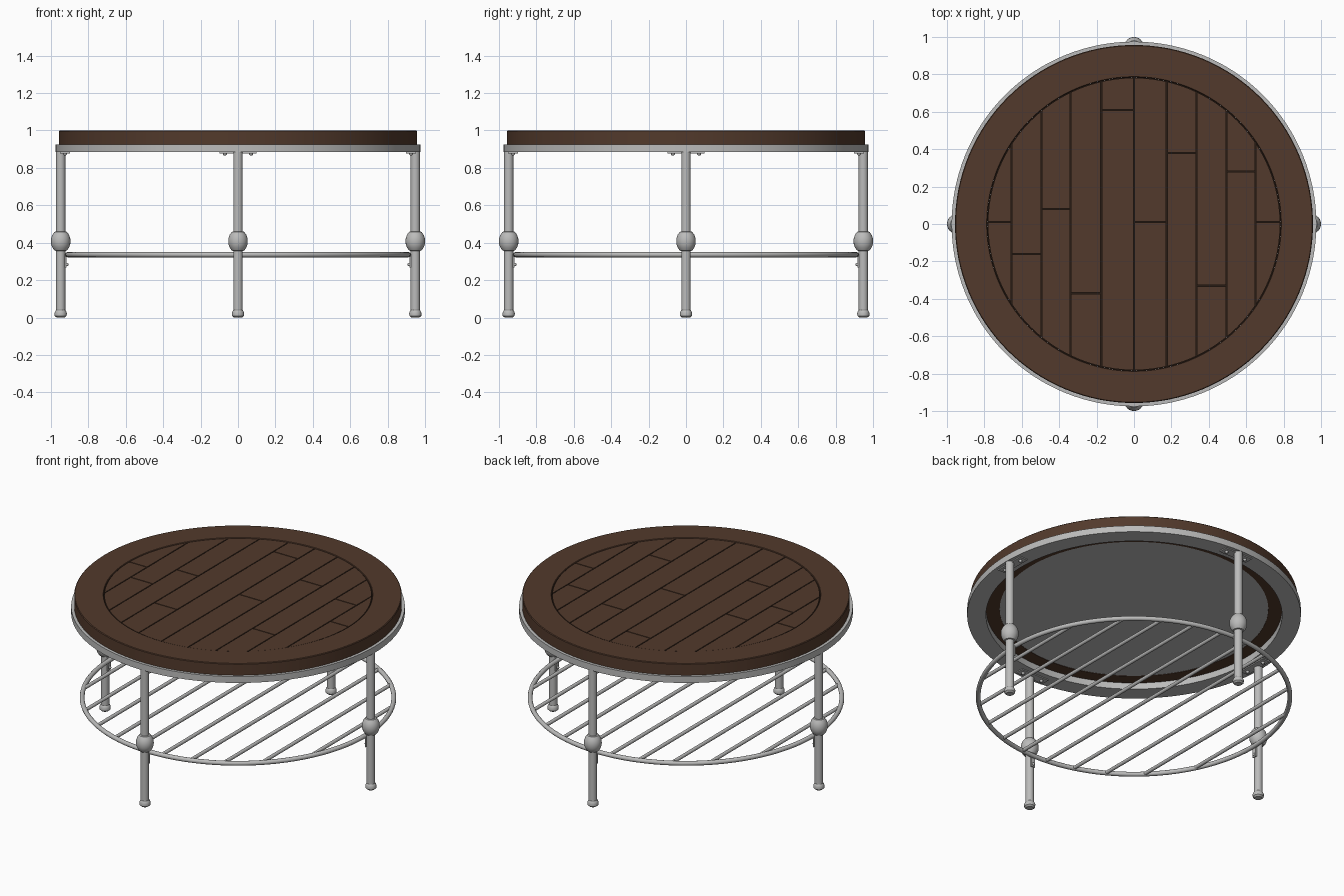
import bpy, bmesh
from math import pi, radians, sqrt
from mathutils import Matrix, Vector

cube = bpy.data.objects.get("Cube")
if cube:
    bpy.data.objects.remove(cube, do_unlink=True)


def material(name, rgb):
    mat = bpy.data.materials.new(name)
    mat.use_nodes = True
    mat.diffuse_color = (*rgb, 1)
    bsdf = mat.node_tree.nodes["Principled BSDF"]
    bsdf.inputs["Base Color"].default_value = (*rgb, 1)
    return mat


WOOD = material("dark walnut", (0.085, 0.042, 0.025))
GAP = material("plank gap", (0.02, 0.011, 0.007))
METAL = material("brushed metal", (0.5, 0.5, 0.495))


def finish(bm, name, mat, matrix=Matrix(), smooth=True):
    bmesh.ops.recalc_face_normals(bm, faces=bm.faces)
    mesh = bpy.data.meshes.new(name)
    bm.to_mesh(mesh)
    bm.free()
    mesh.materials.append(mat)
    obj = bpy.data.objects.new(name, mesh)
    bpy.context.collection.objects.link(obj)
    obj.matrix_world = matrix
    if smooth:
        bpy.ops.object.select_all(action="DESELECT")
        obj.select_set(True)
        bpy.context.view_layer.objects.active = obj
        bpy.ops.object.shade_smooth_by_angle(angle=radians(35))
    return obj


def lathe(name, profile, mat, steps, matrix=Matrix(), closed=False):
    """Revolve (radius, height) points about z."""
    bm = bmesh.new()
    verts = [bm.verts.new((r, 0, z)) for r, z in profile]
    pairs = list(zip(verts, verts[1:]))
    if closed:
        pairs.append((verts[-1], verts[0]))
    edges = [bm.edges.new(p) for p in pairs]
    bmesh.ops.spin(bm, geom=verts + edges, cent=(0, 0, 0), axis=(0, 0, 1),
                   angle=2 * pi, steps=steps)
    bmesh.ops.remove_doubles(bm, verts=bm.verts, dist=0.0001)
    return finish(bm, name, mat, matrix)


def box(name, size, center, matrix):
    bm = bmesh.new()
    bmesh.ops.create_cube(bm, size=1, matrix=Matrix.Translation(center)
                          @ Matrix.Diagonal((*size, 1)))
    finish(bm, name, METAL, matrix, smooth=False)


def bolt(name, radius, center, matrix):
    bm = bmesh.new()
    bmesh.ops.create_uvsphere(bm, u_segments=10, v_segments=6, radius=radius,
                              matrix=Matrix.Translation(center))
    finish(bm, name, METAL, matrix)


# Round wooden frame, its backing and the metal rim
INNER = 0.785
lathe("tabletop_frame", [(INNER, 0.925), (0.957, 0.925), (0.957, 0.996), (0.953, 1.0),
                         (INNER + 0.003, 1.0), (INNER, 0.997)], WOOD, 128, closed=True)
lathe("plank_backing", [(0, 0.985), (INNER, 0.985)], GAP, 96)
lathe("underside_panel", [(0, 0.927), (INNER, 0.927), (INNER, 0.932), (0, 0.932)], METAL, 96)
lathe("metal_rim", [(0.865, 0.884), (0.975, 0.884), (0.975, 0.925), (0.865, 0.925)],
      METAL, 128, closed=True)

# Planks clipped to the round inset, each column with one staggered joint
columns = [-0.8, -0.655, -0.495, -0.34, -0.175, 0, 0.175, 0.335, 0.495, 0.65, 0.8]
joints = [0.01, -0.16, 0.08, -0.37, 0.61, 0.01, 0.38, -0.33, 0.28, 0.01]
HALF_GAP = 0.003


def plank(name, x0, x1, y0, y1):
    bm = bmesh.new()
    bmesh.ops.create_circle(bm, cap_ends=True, segments=96, radius=INNER - 0.004,
                            matrix=Matrix.Translation((0, 0, 0.984)))
    cuts = [((x0 + HALF_GAP, 0, 0), (-1, 0, 0)), ((x1 - HALF_GAP, 0, 0), (1, 0, 0)),
            ((0, y0 + HALF_GAP, 0), (0, -1, 0)), ((0, y1 - HALF_GAP, 0), (0, 1, 0))]
    for co, no in cuts:
        bmesh.ops.bisect_plane(bm, geom=bm.verts[:] + bm.edges[:] + bm.faces[:],
                               plane_co=co, plane_no=no, clear_outer=True)
    top = bmesh.ops.extrude_face_region(bm, geom=bm.faces[:])["geom"]
    bmesh.ops.translate(bm, vec=(0, 0, 0.013),
                        verts=[g for g in top if isinstance(g, bmesh.types.BMVert)])
    finish(bm, name, WOOD, smooth=False)


for i, joint in enumerate(joints):
    plank(f"plank_{i + 1}_front", columns[i], columns[i + 1], -1, joint)
    plank(f"plank_{i + 1}_back", columns[i], columns[i + 1], joint, 1)

# Four pipe legs with ball fittings, rounded feet, mounting plates and shelf clips
leg_profile = [(0, 0), (0.022, 0), (0.032, 0.009), (0.033, 0.024), (0.028, 0.036),
               (0.025, 0.04), (0.025, 0.356), (0.033, 0.358), (0.044, 0.373),
               (0.051, 0.392), (0.052, 0.408), (0.051, 0.424), (0.044, 0.443),
               (0.033, 0.458), (0.025, 0.46), (0.025, 0.885), (0, 0.885)]
for side, angle in (("left", 0), ("back", 90), ("right", 180), ("front", 270)):
    turn = Matrix.Rotation(radians(angle), 4, "Z")
    lathe(f"{side}_leg", leg_profile, METAL, 24, turn @ Matrix.Translation((0.948, 0, 0)))
    box(f"{side}_mounting_plate", (0.055, 0.2, 0.007), (0.925, 0, 0.881), turn)
    box(f"{side}_shelf_clip", (0.008, 0.03, 0.07), (0.92, 0, 0.302), turn)
    bolt(f"{side}_clip_bolt", 0.009, (0.914, 0, 0.284), turn)
    for y in (-0.07, 0.07):
        bolt(f"{side}_plate_bolt", 0.011, (0.925, y, 0.876), turn)


# Lower shelf: a round hoop crossed by parallel rods
def rod(name, radius, x, half_length, z):
    bm = bmesh.new()
    bmesh.ops.create_cone(bm, cap_ends=True, segments=12, radius1=radius, radius2=radius,
                          depth=2 * half_length, matrix=Matrix.Rotation(pi / 2, 4, "X"))
    finish(bm, name, METAL, Matrix.Translation((x, 0, z)))


HOOP, SHELF_Z = 0.911, 0.336
section = [Matrix.Rotation(k * pi / 6, 2) @ Vector((0.014, 0)) for k in range(12)]
lathe("shelf_hoop", [(HOOP + p.x, SHELF_Z + p.y) for p in section], METAL, 96, closed=True)
for i in range(10):
    x = 0.18 * (i - 4.5)
    rod(f"shelf_rod_{i + 1}", 0.011, x, sqrt(HOOP ** 2 - x ** 2), SHELF_Z)
